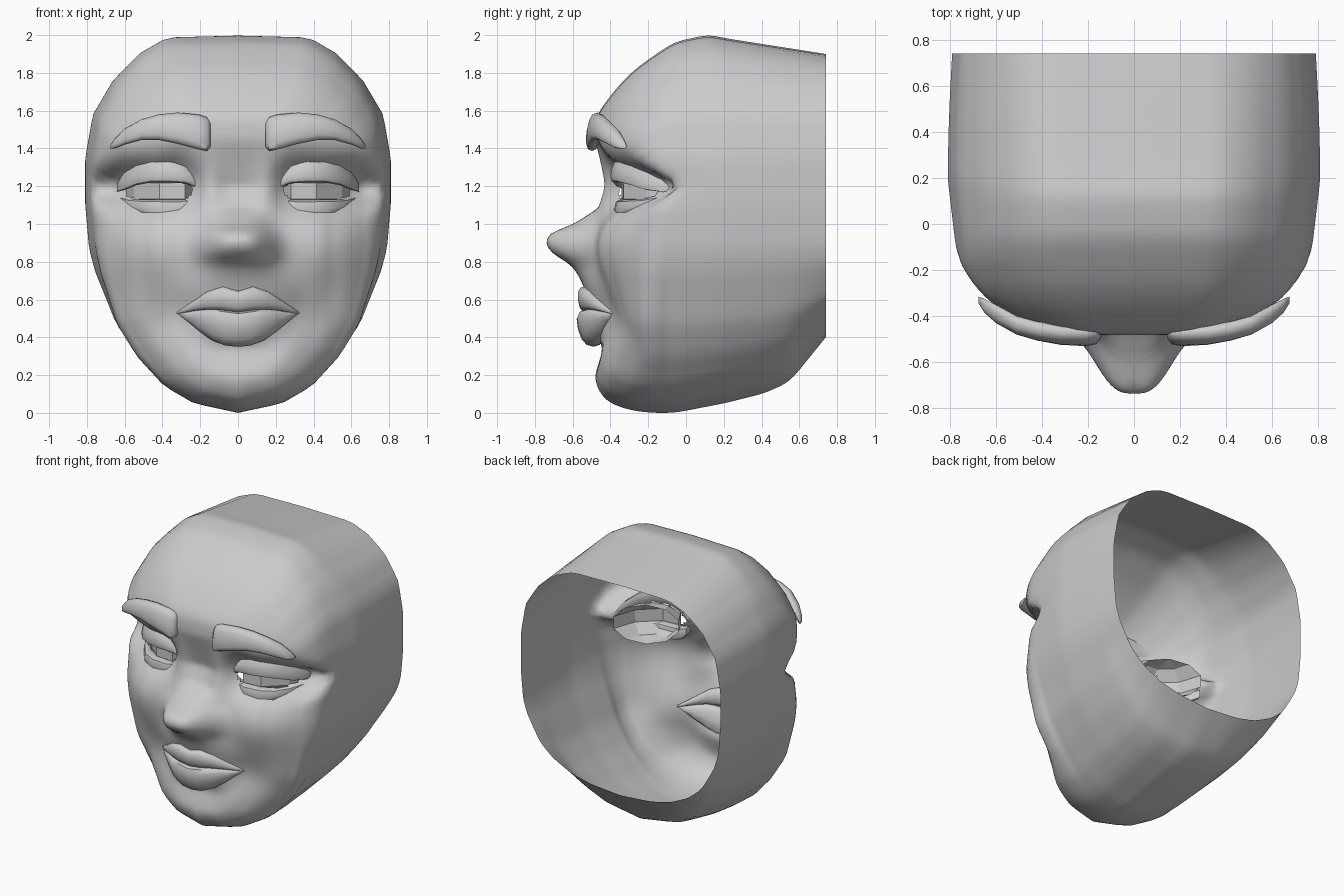
import bpy, bmesh, math

if "Cube" in bpy.data.objects:
    bpy.data.objects.remove(bpy.data.objects["Cube"])


def lerp(table, t):
    """Piecewise linear lookup in rows (key, values...) sorted by key."""
    if t <= table[0][0]:
        return table[0][1:]
    for a, b in zip(table, table[1:]):
        if t <= b[0]:
            f = (t - a[0]) / (b[0] - a[0])
            return tuple(p + (q - p) * f for p, q in zip(a[1:], b[1:]))
    return table[-1][1:]


def clamp(v):
    return max(0.0, min(1.0, v))


def finish(bm, name, angle=50):
    bmesh.ops.recalc_face_normals(bm, faces=bm.faces[:])
    me = bpy.data.meshes.new(name)
    bm.to_mesh(me)
    bm.free()
    ob = bpy.data.objects.new(name, me)
    bpy.context.collection.objects.link(ob)
    bpy.ops.object.select_all(action='DESELECT')
    ob.select_set(True)
    bpy.context.view_layer.objects.active = ob
    if angle:
        bpy.ops.object.shade_smooth_by_angle(angle=math.radians(angle))
    return ob


def skin(bm, rings):
    """Join consecutive closed rings with quads."""
    vs = [[bm.verts.new(p) for p in r] for r in rings]
    for a, b in zip(vs, vs[1:]):
        n = len(a)
        for i in range(n):
            bm.faces.new((a[i], a[(i + 1) % n], b[(i + 1) % n], b[i]))
    return vs


# Head outline seen from the front (right half), stored by angle around (0, 1)
half = [(0, 2), (.38, 1.99), (.52, 1.91), (.66, 1.77), (.77, 1.58), (.81, 1.35),
        (.81, 1.1), (.79, .87), (.76, .75), (.65, .46), (.55, .3), (.40, .14),
        (.24, .05), (0, 0)]
outline = [(math.atan2(x, z - 1), x / .81, z - 1) for x, z in half]

# Sections from the open back to the face centre: y, half width, top, bottom
sections = [(.74, .79, 1.90, .40), (.55, .80, 1.93, .165), (.42, .805, 1.95, .105),
            (.2, .81, 1.985, .05), (.12, .80, 2.003, .035), (-.06, .78, 1.965, 0),
            (-.18, .765, 1.885, 0), (-.27, .725, 1.82, .01), (-.35, .67, 1.74, .03),
            (-.43, .57, 1.64, .07), (-.48, .45, 1.56, .15), (-.485, .32, 1.4, .35),
            (-.485, .15, 1.2, .65), (-.485, .008, 1.01, .99)]

# Midline relief by height: forward amount, half width
relief = [(.2, 0, .2), (.34, -.045, .2), (.42, -.01, .25), (.55, .02, .28), (.65, .05, .26),
          (.72, .08, .22), (.78, .12, .2), (.85, .23, .195), (.9, .258, .19),
          (.95, .238, .175), (1.0, .11, .15), (1.09, -.03, .13), (1.2, -.08, .14),
          (1.3, -.05, .15), (1.45, 0, .2)]


def bump(x, z, cx, cz, sx, sz, p=2):
    return math.exp(-abs((x - cx) / sx) ** p - ((z - cz) / sz) ** 2)


def face_y(x, y, z):
    """Push the plain loft into nose, muzzle, eye sockets and cheeks."""
    ax = abs(x)
    soft = [lerp(relief, z + o) for o in (-.02, 0, 0, .02)]
    d, w = (sum(c) / 4 for c in zip(*soft))
    front = clamp((.1 - y) / .25)
    near = clamp((-.1 - y) / .25)
    y -= front * d * math.exp(-(ax / w) ** 3)
    y += front * .19 * bump(ax, z, .45, 1.21, .255, .15, 4)
    y += front * .13 * bump(ax, z, .71, 1.2, .12, .08)
    y += near * .29 * min(ax, .5) ** 2 * clamp((1.35 - z) / .2) * clamp(z / .3)
    y += near * .07 * bump(ax, z, .36, .5, .16, .18)
    y -= near * .035 * bump(ax, z, .47, .88, .18, .16)
    return y


# Head shell: resample the sections, soften them, then sculpt the front
rows = []
for a, b in zip(sections, sections[1:]):
    n = 1 + int(max(abs(p - q) for p, q in zip(a, b)) / .025)
    rows += [[p + (q - p) * k / n for p, q in zip(a, b)] for k in range(n)]
rows.append(list(sections[-1]))
for _ in range(5):
    rows = [rows[0]] + [[(p + 2 * q + r) / 4 for p, q, r in zip(*t)]
                        for t in zip(rows, rows[1:], rows[2:])] + [rows[-1]]
rings = []
for y, w, zt, zb in rows:
    ring = []
    back = clamp((y + .2) / .3)
    for i in range(96):
        t = 2 * math.pi * i / 96
        side = 1 if t <= math.pi else -1
        X, Z = lerp(outline, t if side > 0 else 2 * math.pi - t)
        k = zt - 1 if Z > 0 else 1 - zb
        k += (1 - k) * back * (1 - abs(Z) ** (3 if Z > 0 else .6))
        jaw = 1 + .1 * clamp((-.1 - y) / .2) * clamp(-2 * Z)
        x, z = side * X * w * jaw, 1 + Z * k
        ring.append((x, face_y(x, y, z), z))
    rings.append(ring)
bm = bmesh.new()
vs = skin(bm, rings)
bm.faces.new(vs[-1])
# Eye openings
holes = []
for f in bm.faces:
    c = f.calc_center_median()
    if c.y < .1 and ((abs(c.x) - .42) / .18) ** 2 + ((c.z - 1.18) / .085) ** 2 < 1:
        holes.append(f)
bmesh.ops.delete(bm, geom=holes, context='FACES')
finish(bm, "head_shell", 75)


def pad(name, rows, n=12, power=.8, lean=0.0):
    """Soft pad lofted along x. Rows: x, bottom z, top z, front y, depth."""
    bm = bmesh.new()
    rr = []
    for x, zb, zt, yf, dep in rows:
        ring = []
        for i in range(n):
            t = 2 * math.pi * i / n
            c, s = math.cos(t), math.sin(t)
            c = math.copysign(abs(c) ** power, c)
            s = math.copysign(abs(s) ** power, s)
            ring.append((x, yf + dep / 2 * (1 + s) + lean * c * (zt - zb) / 2,
                         (zb + zt) / 2 + c * (zt - zb) / 2))
        rr.append(ring)
    vs = skin(bm, rr)
    bm.faces.new(vs[0])
    bm.faces.new(vs[-1])
    return finish(bm, name)


def both_sides(name, rows, **kw):
    for label, s in (("right", 1), ("left", -1)):
        pad(label + "_" + name, [(s * r[0],) + r[1:] for r in rows], **kw)


# Eyebrows
both_sides("eyebrow", [
    (.145, 1.41, 1.54, -.495, .05), (.165, 1.385, 1.565, -.52, .07),
    (.21, 1.395, 1.58, -.527, .08), (.32, 1.425, 1.59, -.522, .08),
    (.42, 1.445, 1.58, -.505, .08), (.51, 1.445, 1.555, -.48, .08),
    (.60, 1.42, 1.505, -.43, .08), (.65, 1.40, 1.455, -.385, .06),
    (.675, 1.40, 1.42, -.345, .03)], lean=.15)

# Upper eyelids
both_sides("upper_eyelid", [
    (.195, 1.185, 1.215, -.345, .05), (.23, 1.195, 1.265, -.37, .07),
    (.28, 1.215, 1.325, -.39, .08), (.37, 1.22, 1.368, -.393, .09),
    (.46, 1.22, 1.37, -.37, .09), (.54, 1.205, 1.335, -.31, .09),
    (.60, 1.18, 1.285, -.23, .08), (.64, 1.17, 1.215, -.14, .05)], lean=.3)

# Lower eyelids
both_sides("lower_eyelid", [
    (.20, 1.10, 1.15, -.345, .06), (.25, 1.045, 1.135, -.37, .08),
    (.31, 1.02, 1.13, -.382, .09), (.42, 1.03, 1.13, -.375, .09),
    (.51, 1.045, 1.13, -.33, .09), (.58, 1.055, 1.135, -.235, .08),
    (.635, 1.08, 1.15, -.14, .05)], n=8)

# Faceted eyeballs, open at the back
for label, s in (("right", 1), ("left", -1)):
    bm = bmesh.new()
    bmesh.ops.create_uvsphere(bm, u_segments=8, v_segments=5, radius=.2)
    bmesh.ops.delete(bm, geom=[v for v in bm.verts if v.co.y > .02], context='VERTS')
    for v in bm.verts:
        v.co.z = v.co.z * .7 + 1.175
        v.co.y += s * v.co.x * .5 - .14
        v.co.x += s * .415
    finish(bm, label + "_eyeball", 0)


def mirrored(rows):
    return [(-r[0],) + r[1:] for r in rows[:0:-1]] + rows


# Lips
pad("upper_lip", mirrored([
    (0, .53, .645, -.57, .09), (.08, .54, .67, -.572, .09), (.16, .545, .645, -.54, .09),
    (.22, .54, .605, -.495, .08), (.28, .53, .563, -.44, .06), (.325, .52, .535, -.39, .03)]),
    lean=-.1)
pad("lower_lip", mirrored([
    (0, .35, .535, -.572, .12), (.07, .357, .545, -.568, .12), (.14, .385, .55, -.545, .11),
    (.21, .435, .545, -.495, .09), (.27, .485, .535, -.445, .07), (.315, .52, .53, -.395, .03)]),
    lean=-.25)
